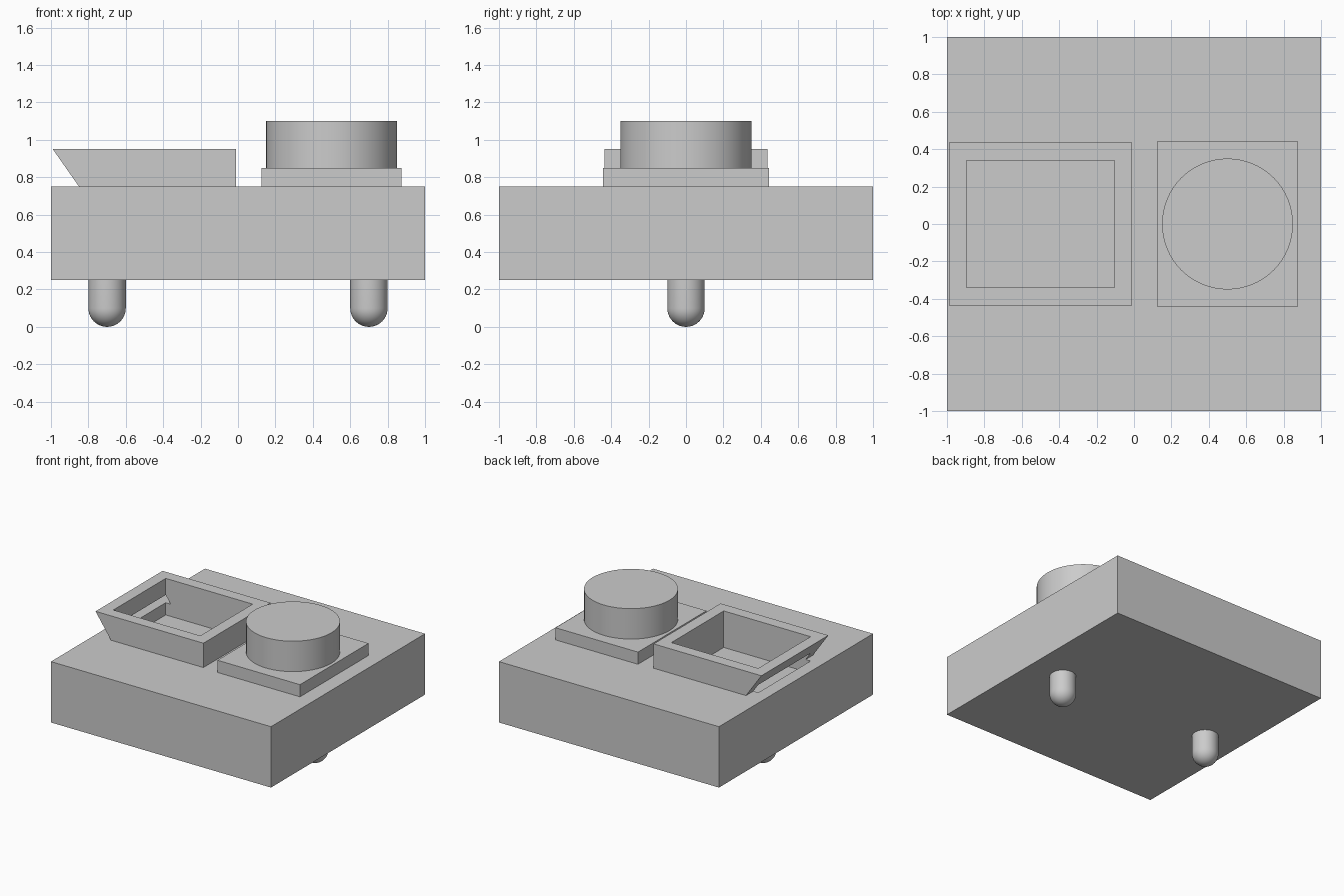
import bpy, bmesh, math
from mathutils import Vector

old = bpy.data.objects.get("Cube")
if old:
    bpy.data.objects.remove(old, do_unlink=True)

grey = bpy.data.materials.new("light grey")
grey.use_nodes = True
colour = (0.6, 0.6, 0.6, 1)
grey.diffuse_color = colour
grey.node_tree.nodes["Principled BSDF"].inputs["Base Color"].default_value = colour


def make_object(name, bm):
    bmesh.ops.recalc_face_normals(bm, faces=bm.faces[:])
    mesh = bpy.data.meshes.new(name)
    bm.to_mesh(mesh)
    bm.free()
    mesh.materials.append(grey)
    obj = bpy.data.objects.new(name, mesh)
    bpy.context.collection.objects.link(obj)
    return obj


def prism(name, profile, half_depth):
    """Extrude an x-z profile along y, symmetric about y = 0."""
    bm = bmesh.new()
    face = bm.faces.new([bm.verts.new((x, -half_depth, z)) for x, z in profile])
    new = bmesh.ops.extrude_face_region(bm, geom=[face])["geom"]
    verts = [v for v in new if isinstance(v, bmesh.types.BMVert)]
    bmesh.ops.translate(bm, verts=verts, vec=(0, 2 * half_depth, 0))
    return make_object(name, bm)


def box(name, x0, x1, z0, z1, half_depth):
    return prism(name, [(x0, z0), (x1, z0), (x1, z1), (x0, z1)], half_depth)


def lathe(name, profile, x, steps=64):
    """Revolve an r-z profile about a vertical axis at x."""
    bm = bmesh.new()
    verts = [bm.verts.new((r, 0, z)) for r, z in profile]
    edges = [bm.edges.new(pair) for pair in zip(verts, verts[1:])]
    bmesh.ops.spin(bm, geom=verts + edges, cent=(0, 0, 0), axis=(0, 0, 1),
                   angle=math.tau, steps=steps)
    bmesh.ops.remove_doubles(bm, verts=bm.verts[:], dist=1e-4)
    obj = make_object(name, bm)
    obj.location = Vector((x, 0, 0))
    bpy.ops.object.select_all(action="DESELECT")
    obj.select_set(True)
    bpy.context.view_layer.objects.active = obj
    bpy.ops.object.shade_smooth_by_angle(angle=math.radians(35))
    return obj


# Body block and the open tray with one undercut end
body = box("body", -1, 1, 0.25, 0.75, 1)
tray = prism("tray_frame", [(-0.85, 0.75), (-0.01, 0.75), (-0.01, 0.95), (-0.99, 0.95)], 0.435)

# Straight pocket through the tray and into the body
cutter = box("pocket_cutter", -0.895, -0.105, 0.65, 1.2, 0.34)
cutter.hide_render = True
for part in (body, tray):
    cut = part.modifiers.new("pocket", "BOOLEAN")
    cut.operation = "DIFFERENCE"
    cut.solver = "EXACT"
    cut.object = cutter
    bpy.context.view_layer.objects.active = part
    bpy.ops.object.modifier_apply(modifier=cut.name)
bpy.data.objects.remove(cutter, do_unlink=True)

# Round knob on its plate
box("knob_plate", 0.125, 0.875, 0.75, 0.85, 0.445)
lathe("knob", [(0, 0.85), (0.35, 0.85), (0.35, 1.1), (0, 1.1)], 0.5)

# Two round-ended pegs underneath
dome = [(0.1 * math.sin(a), 0.1 - 0.1 * math.cos(a))
        for a in (math.pi / 2 * i / 10 for i in range(11))]
for side, x in (("right", -0.7), ("left", 0.7)):
    lathe(side + "_peg", dome + [(0.1, 0.25), (0, 0.25)], x, 48)
